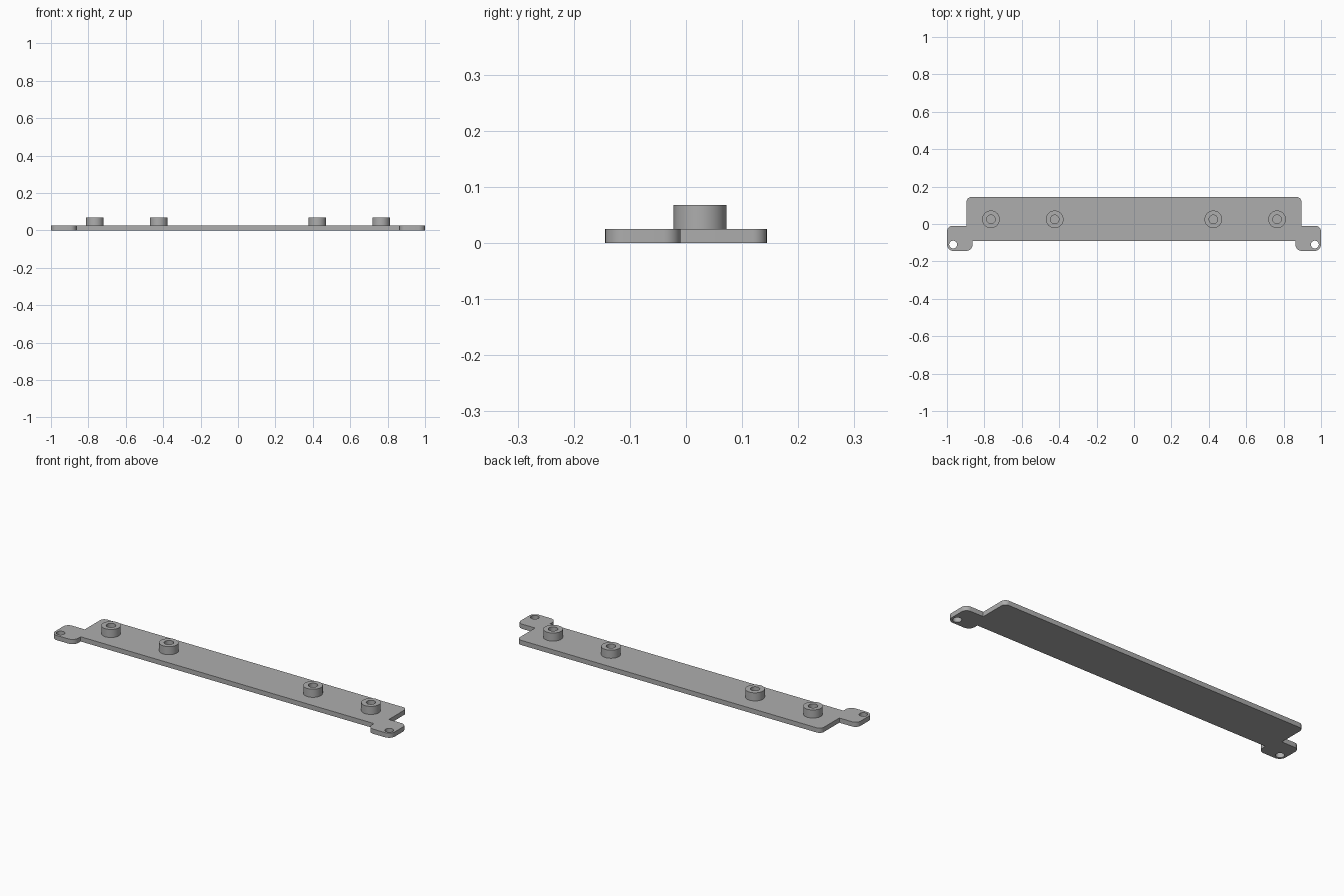
import bpy, bmesh, math
from mathutils import Vector

cube = bpy.data.objects.get("Cube")
if cube:
    bpy.data.objects.remove(cube, do_unlink=True)

GREY = (0.42, 0.42, 0.42, 1)
PLATE_H = 0.025
BOSS_TOP = 0.068

mat = bpy.data.materials.new("plain grey")
mat.use_nodes = True
mat.diffuse_color = GREY
mat.node_tree.nodes["Principled BSDF"].inputs["Base Color"].default_value = GREY


def add_object(name, bm):
    bmesh.ops.recalc_face_normals(bm, faces=bm.faces)
    mesh = bpy.data.meshes.new(name)
    bm.to_mesh(mesh)
    bm.free()
    mesh.materials.append(mat)
    obj = bpy.data.objects.new(name, mesh)
    bpy.context.collection.objects.link(obj)
    return obj


def smooth(obj):
    bpy.ops.object.select_all(action='DESELECT')
    obj.select_set(True)
    bpy.context.view_layer.objects.active = obj
    bpy.ops.object.shade_smooth_by_angle(angle=math.radians(30))


def rounded(corners, steps=8):
    """Replace each (x, y, radius) right-angle corner by an arc."""
    points = []
    for i, (x, y, r) in enumerate(corners):
        p = Vector((x, y))
        if r == 0:
            points.append(p)
            continue
        a = (Vector(corners[i - 1][:2]) - p).normalized()
        b = (Vector(corners[(i + 1) % len(corners)][:2]) - p).normalized()
        centre = p + (a + b) * r
        for k in range(steps + 1):
            t = math.pi / 2 * k / steps
            points.append(centre - b * r * math.cos(t) - a * r * math.sin(t))
    return points


def prism(name, points, height):
    bm = bmesh.new()
    face = bm.faces.new([bm.verts.new((p.x, p.y, 0)) for p in points])
    top = bmesh.ops.extrude_face_region(bm, geom=[face])["geom"]
    verts = [v for v in top if isinstance(v, bmesh.types.BMVert)]
    bmesh.ops.translate(bm, verts=verts, vec=(0, 0, height))
    return add_object(name, bm)


def ring(name, x, y, outer, inner, z0, z1, n=48):
    """Hollow round standoff."""
    bm = bmesh.new()
    loops = []
    for r, z in ((outer, z0), (outer, z1), (inner, z1), (inner, z0)):
        loops.append([bm.verts.new((x + r * math.cos(math.tau * k / n),
                                    y + r * math.sin(math.tau * k / n), z))
                      for k in range(n)])
    for i in range(4):
        a, b = loops[i], loops[(i + 1) % 4]
        for k in range(n):
            m = (k + 1) % n
            bm.faces.new((a[k], a[m], b[m], b[k]))
    return add_object(name, bm)


# Flat plate with a mounting ear at each end
right_half = [(0.863, -0.09, 0), (0.863, -0.144, 0.035), (1, -0.144, 0.035),
              (1, -0.01, 0.03), (0.895, -0.01, 0), (0.895, 0.144, 0.025)]
left_half = [(-x, y, r) for x, y, r in reversed(right_half)]
plate = prism("mounting_plate", rounded(right_half + left_half), PLATE_H)

# Screw holes through the ears
for side in (-1, 1):
    bm = bmesh.new()
    bmesh.ops.create_cone(bm, cap_ends=True, segments=32, radius1=0.021,
                          radius2=0.021, depth=0.2)
    bmesh.ops.translate(bm, verts=bm.verts, vec=(side * 0.967, -0.11, 0))
    cutter = add_object("ear_hole_cutter", bm)
    cutter.hide_render = True
    mod = plate.modifiers.new("ear_hole", 'BOOLEAN')
    mod.operation = 'DIFFERENCE'
    mod.solver = 'EXACT'
    mod.object = cutter
    bpy.context.view_layer.objects.active = plate
    bpy.ops.object.modifier_apply(modifier=mod.name)
    bpy.data.objects.remove(cutter, do_unlink=True)
smooth(plate)

# Four hollow standoffs
for side, label in ((1, "left"), (-1, "right")):
    for x, place in ((0.424, "inner"), (0.765, "outer")):
        smooth(ring(f"{label}_{place}_standoff", side * x, 0.025,
                    0.047, 0.023, PLATE_H, BOSS_TOP))
